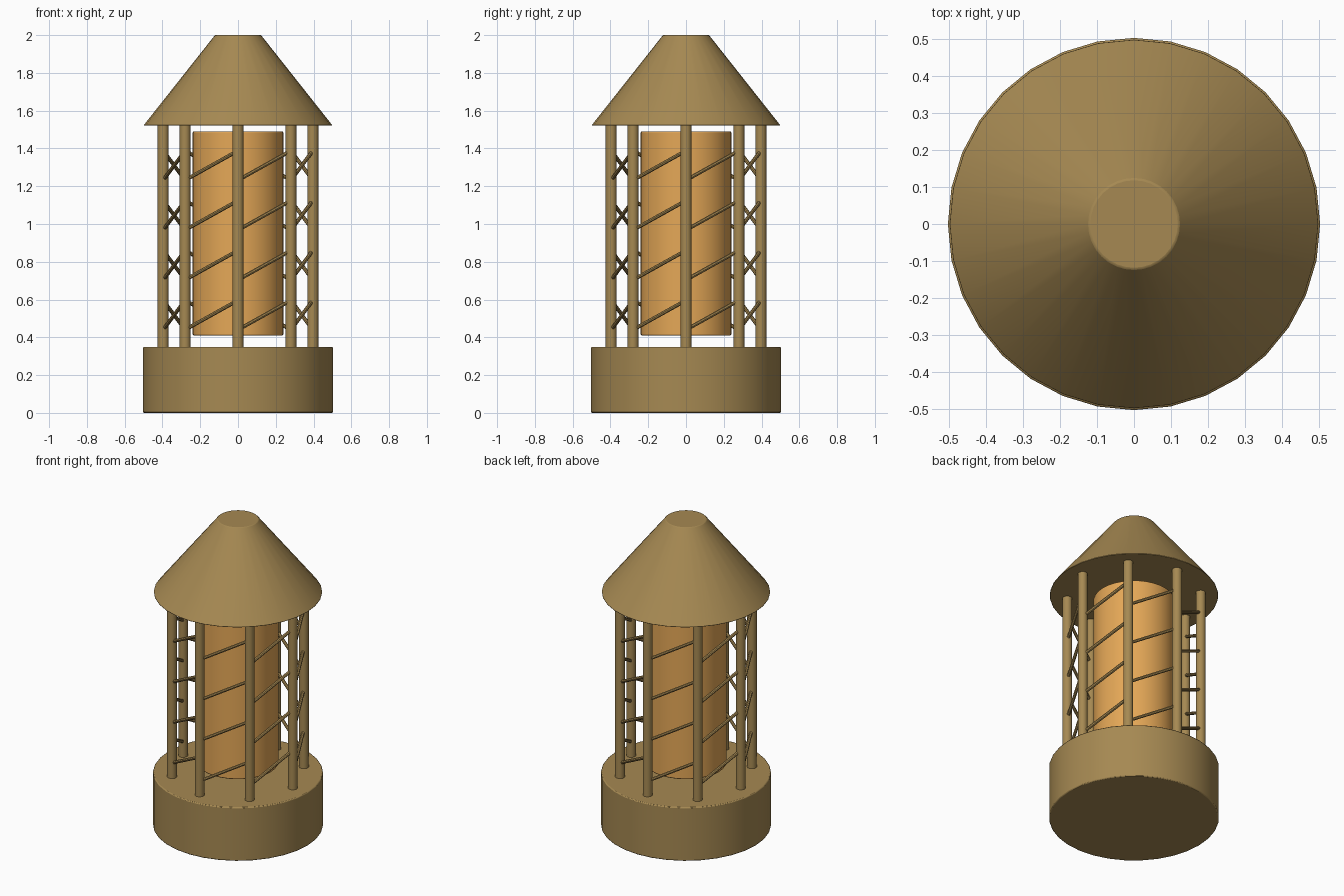
import bpy, math
from mathutils import Vector

cube = bpy.data.objects.get("Cube")
if cube:
    bpy.data.objects.remove(cube, do_unlink=True)


def make_material(name, rgb):
    mat = bpy.data.materials.new(name)
    mat.use_nodes = True
    colour = (*rgb, 1.0)
    mat.diffuse_color = colour
    bsdf = mat.node_tree.nodes["Principled BSDF"]
    bsdf.inputs["Base Color"].default_value = colour
    bsdf.inputs["Roughness"].default_value = 0.7
    return mat


bronze = make_material("aged bronze", (0.38, 0.25, 0.085))
amber = make_material("amber", (0.78, 0.39, 0.095))


def finish(obj, name, mat, bevel=0):
    obj.name = obj.data.name = name
    obj.data.materials.append(mat)
    bpy.ops.object.shade_smooth_by_angle(angle=math.radians(35))
    if bevel:
        mod = obj.modifiers.new("Soft edge", "BEVEL")
        mod.width = bevel
        mod.segments = 2
        mod.limit_method = "ANGLE"
        mod.angle_limit = math.radians(35)
    return obj


def frustum(name, mat, r_bottom, r_top, z0, z1, bevel):
    bpy.ops.mesh.primitive_cone_add(vertices=32, radius1=r_bottom, radius2=r_top,
                                    depth=z1 - z0, location=(0, 0, (z0 + z1) / 2))
    return finish(bpy.context.object, name, mat, bevel)


def rod(name, mat, start, end, radius, sides):
    axis = end - start
    bpy.ops.mesh.primitive_cylinder_add(vertices=sides, radius=radius, depth=axis.length,
                                        location=(start + end) / 2,
                                        rotation=axis.to_track_quat("Z", "Y").to_euler())
    return finish(bpy.context.object, name, mat)


BASE_TOP, ROOF_BOTTOM = 0.35, 1.522
POSTS, RING = 8, 0.396

# Main bodies
frustum("base", bronze, 0.503, 0.503, 0, BASE_TOP, 0.006)
frustum("glowing_core", amber, 0.24, 0.24, 0.41, 1.49, 0.006)
frustum("roof", bronze, 0.5, 0.122, ROOF_BOTTOM, 2.0, 0.004)


def ring_point(i, z):
    angle = math.tau * i / POSTS
    return Vector((RING * math.cos(angle), RING * math.sin(angle), z))


# Ring of posts, with slanted braces climbing counterclockwise between them
for i in range(POSTS):
    rod(f"post_{i + 1}", bronze, ring_point(i, BASE_TOP - 0.01),
        ring_point(i, ROOF_BOTTOM + 0.01), 0.029, 16)
    for level in range(4):
        middle = 0.518 + 0.264 * level
        rod(f"brace_{i + 1}_{level + 1}", bronze, ring_point(i, middle - 0.078),
            ring_point(i + 1, middle + 0.078), 0.01, 8)
